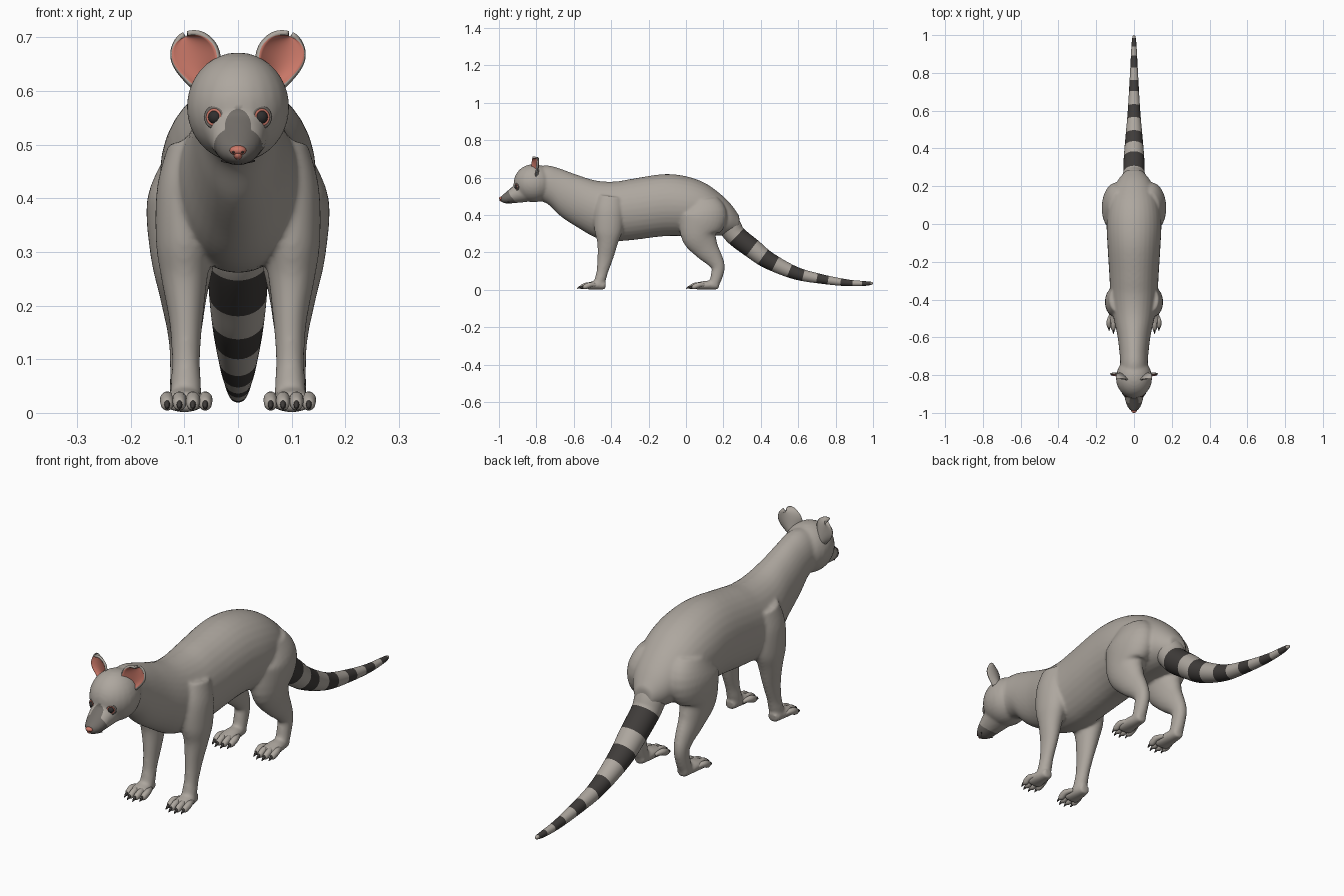
import bpy, bmesh, math
from mathutils import Vector, Matrix

if "Cube" in bpy.data.objects:
    bpy.data.objects.remove(bpy.data.objects["Cube"])


def material(name, rgb):
    m = bpy.data.materials.new(name)
    m.diffuse_color = (*rgb, 1)
    m.use_nodes = True
    m.node_tree.nodes["Principled BSDF"].inputs["Base Color"].default_value = m.diffuse_color
    return m


FUR = material("grey fur", (0.42, 0.385, 0.345))
MASK = material("muzzle fur", (0.17, 0.155, 0.14))
DARK = material("dark fur", (0.05, 0.045, 0.042))
PINK = material("pink skin", (0.60, 0.19, 0.14))
BLACK = material("eye black", (0.03, 0.028, 0.028))


def spline(pts, n):
    """Catmull-Rom samples through tuples of any length."""
    out = []
    for i in range(len(pts) - 1):
        p0, p1, p2, p3 = (pts[max(i - 1, 0)], pts[i], pts[i + 1], pts[min(i + 2, len(pts) - 1)])
        for k in range(n):
            t = k / n
            out.append([0.5 * (2 * b + (c - a) * t + (2 * a - 5 * b + 4 * c - d) * t * t
                               + (3 * b - a - 3 * c + d) * t ** 3)
                        for a, b, c, d in zip(p0, p1, p2, p3)])
    return out + [list(pts[-1])]


def tube(bm, pts, n=5, sides=32, upright=False):
    """Loft ellipses (x, y, z, half width, half depth) along a path."""
    s = spline(pts, n)
    rings = []
    for i, (x, y, z, a, b) in enumerate(s):
        t = Vector(s[min(i + 1, len(s) - 1)][:3]) - Vector(s[max(i - 1, 0)][:3])
        up = Vector((0, 0, 1)) if upright else Vector((1, 0, 0)).cross(t).normalized()
        rings.append([bm.verts.new(Vector((x, y, z)) + Vector((a * math.cos(q), 0, 0)) + up * b * math.sin(q))
                      for q in (2 * math.pi * k / sides for k in range(sides))])
    for r, q in zip(rings, rings[1:]):
        for k in range(sides):
            j = (k + 1) % sides
            bm.faces.new((r[k], r[j], q[j], q[k]))
    bm.faces.new(rings[0])
    bm.faces.new(rings[-1])


def ball(bm, c, r, rot=Matrix()):
    m = Matrix.Translation(c) @ rot @ Matrix.Diagonal((*r, 1))
    bmesh.ops.create_uvsphere(bm, u_segments=24, v_segments=16, radius=1, matrix=m)


def finish(bm, name, *mats, recalc=True):
    if recalc:
        bmesh.ops.recalc_face_normals(bm, faces=bm.faces[:])
    for f in bm.faces:
        f.smooth = True
    me = bpy.data.meshes.new(name)
    bm.to_mesh(me)
    bm.free()
    ob = bpy.data.objects.new(name, me)
    bpy.context.collection.objects.link(ob)
    for m in mats:
        me.materials.append(m)
    return ob


# Body: trunk, head, muzzle and legs fused into one skin
bm = bmesh.new()
trunk = [(-.82, .57, .075, .085), (-.74, .562, .073, .103), (-.67, .52, .078, .127), (-.58, .474, .09, .140),
         (-.48, .431, .112, .153), (-.38, .42, .125, .159), (-.28, .431, .13, .164), (-.12, .4525, .14, .166),
         (0, .4475, .145, .16), (.1, .43, .135, .142), (.18, .403, .11, .113), (.24, .378, .08, .08),
         (.285, .355, .04, .04)]
tube(bm, [(0, *p) for p in trunk], upright=True)
ball(bm, (0, -.815, .57), (.096, .107, .102))
tube(bm, [(0, -.85, .535, .065, .065), (0, -.91, .515, .052, .051), (0, -.95, .497, .042, .036),
          (0, -.975, .488, .030, .024), (0, -.99, .486, .016, .014)], upright=True)
front_leg = [(.08, -.40, .50, .05, .07), (.095, -.41, .42, .056, .08), (.1, -.415, .32, .053, .075),
             (.1, -.42, .25, .043, .055), (.097, -.432, .17, .031, .042), (.097, -.447, .10, .026, .031),
             (.097, -.457, .06, .028, .03), (.097, -.47, .025, .03, .025)]
hind_leg = [(.075, .08, .48, .06, .09), (.095, .09, .40, .074, .13), (.102, .07, .30, .062, .1),
            (.102, .105, .225, .045, .07), (.1, .15, .165, .034, .048), (.1, .172, .12, .028, .036),
            (.1, .163, .07, .027, .032), (.1, .15, .03, .028, .027)]
for s in (-1, 1):
    for leg, heel in ((front_leg, -.43), (hind_leg, .175)):
        tube(bm, [(s * p[0], *p[1:]) for p in leg])
        tip = -.53 if heel < 0 else .05
        tube(bm, [(s * .1, heel, .021, .022, .019), (s * .1, (heel + tip) / 2, .025, .033, .024),
                  (s * .1, tip, .019, .04, .018)])
skin = finish(bm, "body", FUR, MASK)
mod = skin.modifiers.new("fuse", "REMESH")
mod.mode, mod.voxel_size = "VOXEL", 0.0065
mod = skin.modifiers.new("soften", "SMOOTH")
mod.factor, mod.iterations = 0.5, 8
fused = bpy.data.meshes.new_from_object(skin.evaluated_get(bpy.context.evaluated_depsgraph_get()))
skin.modifiers.clear()


# Dark muzzle patch: a wide patch round the nose and a strip up between the eyes
def patch(p):
    def egg(c, r):
        return math.sqrt(sum(((a - b) / q) ** 2 for a, b, q in zip(p, c, r))) - 1
    return min(egg((0, -.965, .492), (.049, .078, .042)), egg((0, -.93, .53), (.025, .07, .037)))


bm = bmesh.new()
bm.from_mesh(fused)
for f in bm.faces:
    f.material_index = int(patch(f.calc_center_median()) < 0)
for v in bm.verts:
    v.co.z = max(v.co.z, 0)
    if len({f.material_index for f in v.link_faces}) > 1:
        e = 1e-4
        g = Vector([(patch(v.co + d) - patch(v.co - d)) / (2 * e)
                    for d in (Vector((e, 0, 0)), Vector((0, e, 0)), Vector((0, 0, e)))])
        g -= v.normal * g.dot(v.normal)
        step = g * (-patch(v.co) / max(g.length_squared, 1))
        v.co += step if step.length < .006 else step.normalized() * .003
bpy.data.objects.remove(skin)
finish(bm, "body", FUR, MASK)

# Ringed tail: whole rings of faces take the band colour
bm = bmesh.new()
tube(bm, [(0, .19, .40, .07, .075), (0, .235, .335, .062, .062), (0, .27, .287, .057, .056),
          (0, .353, .222, .054, .053), (0, .44, .158, .047, .046), (0, .585, .09, .034, .034),
          (0, .73, .057, .025, .025), (0, .86, .038, .018, .018), (0, .95, .034, .013, .013),
          (0, .99, .035, .008, .008), (0, 1, .035, .002, .002)], n=14)
bands = [(.27, .353), (.41, .477), (.55, .625), (.695, .762), (.83, .887), (.94, .986)]
for f in bm.faces:
    y = f.calc_center_median().y
    ring = sum(v.co.y for v in f.verts) / len(f.verts)
    f.material_index = 0
bm.verts.ensure_lookup_table()
for i in range(len(bm.verts) // 32 - 1):
    mid = sum(bm.verts[i * 32 + k].co.y for k in range(64)) / 64
    bm.faces.ensure_lookup_table()
    for k in range(32):
        bm.faces[i * 32 + k].material_index = int(any(a < mid < b for a, b in bands))
finish(bm, "tail", FUR, DARK)

# Toes and claws, four to each foot
toes, claws = bmesh.new(), bmesh.new()
for s in (-1, 1):
    for y0 in (-.525, .058):
        for dx, dy in ((-.037, .014), (-.014, 0), (.011, 0), (.034, .014)):
            x, y = s * (.098 + dx), y0 + dy
            tube(toes, [(x - s * dx * .25, y + .035, .025, .007, .007), (x, y, .027, .0125, .013),
                        (x, y - .025, .018, .0125, .014), (x, y - .036, .013, .009, .009),
                        (x, y - .041, .012, .003, .003)], sides=14)
            tube(claws, [(x, y - .028, .018, .006, .008), (x, y - .043, .014, .005, .007),
                         (x, y - .056, .007, .001, .002)], sides=10)
finish(toes, "toes", FUR)
finish(claws, "claws", DARK)

# Cupped ears, pink inside and grey behind
for s, side in ((-1, "right"), (1, "left")):
    bm = bmesh.new()
    nu, nv, grid = 16, 20, []
    for j in range(nv + 1):
        v = 1 - (1 - j / nv) ** 1.6
        w = (.023 + .021 * math.sin(min(v / .7, 1) * math.pi / 2)) * math.sqrt(max(1 - v ** 5, .004))
        row = []
        for i in range(nu + 1):
            u = 2 * i / nu - 1
            row.append(bm.verts.new((s * (.062 + .034 * v + .93 * w * u),
                                     -.798 + .012 * u - (.022 * u * u) * (1 - .5 * v),
                                     .618 + .084 * v - .30 * w * u)))
        grid.append(row)
    for a, b in zip(grid, grid[1:]):
        for i in range(nu):
            quad = (a[i], a[i + 1], b[i + 1], b[i])
            bm.faces.new(quad if s > 0 else quad[::-1])
    ear = finish(bm, side + " ear", PINK, FUR, recalc=False)
    mod = ear.modifiers.new("thickness", "SOLIDIFY")
    mod.thickness, mod.offset = 0.009, -1
    mod.material_offset = mod.material_offset_rim = 1

# Eyes: dark ball, pink rim and grey lid ring
balls, rims, lids = bmesh.new(), bmesh.new(), bmesh.new()


def torus(bm, m, big, small):
    rings = [[bm.verts.new(m @ Vector(((big + small * math.cos(q)) * math.cos(p),
                                       (big + small * math.cos(q)) * math.sin(p), small * math.sin(q))))
              for q in (math.tau * k / 10 for k in range(10))] for p in (math.tau * i / 32 for i in range(32))]
    for i in range(32):
        for k in range(10):
            a, b = rings[i], rings[(i + 1) % 32]
            bm.faces.new((a[k], b[k], b[(k + 1) % 10], a[(k + 1) % 10]))


for s in (-1, 1):
    c, d = Vector((s * .044, -.907, .551)), Vector((s * .45, -.88, .02))
    rot = d.to_track_quat("Z", "Y").to_matrix().to_4x4()
    ball(balls, c - d * .004, (.0135, .0135, .0135))
    torus(rims, Matrix.Translation(c) @ rot, .0135, .0035)
    torus(lids, Matrix.Translation(c - d * .002) @ rot, .0175, .0045)
finish(balls, "eyes", BLACK)
finish(rims, "eye_rims", PINK)
finish(lids, "eyelids", MASK)

# Nose pad with nostrils
bm = bmesh.new()
ball(bm, (0, -.987, .489), (.0155, .013, .0095))
ball(bm, (0, -.986, .481), (.008, .012, .009))
finish(bm, "nose", PINK)
bm = bmesh.new()
for s in (-1, 1):
    ball(bm, (s * .008, -.9945, .486), (.003, .004, .0025))
finish(bm, "nostrils", BLACK)

# Mouth line under the muzzle
bm = bmesh.new()
tube(bm, [(x, -.945 - .025 * (1 - (x / .03) ** 2), .466 + 4 * x * x, .002, .002)
          for x in (-.03, -.015, .0, .015, .03)], sides=8)
finish(bm, "mouth", DARK)
